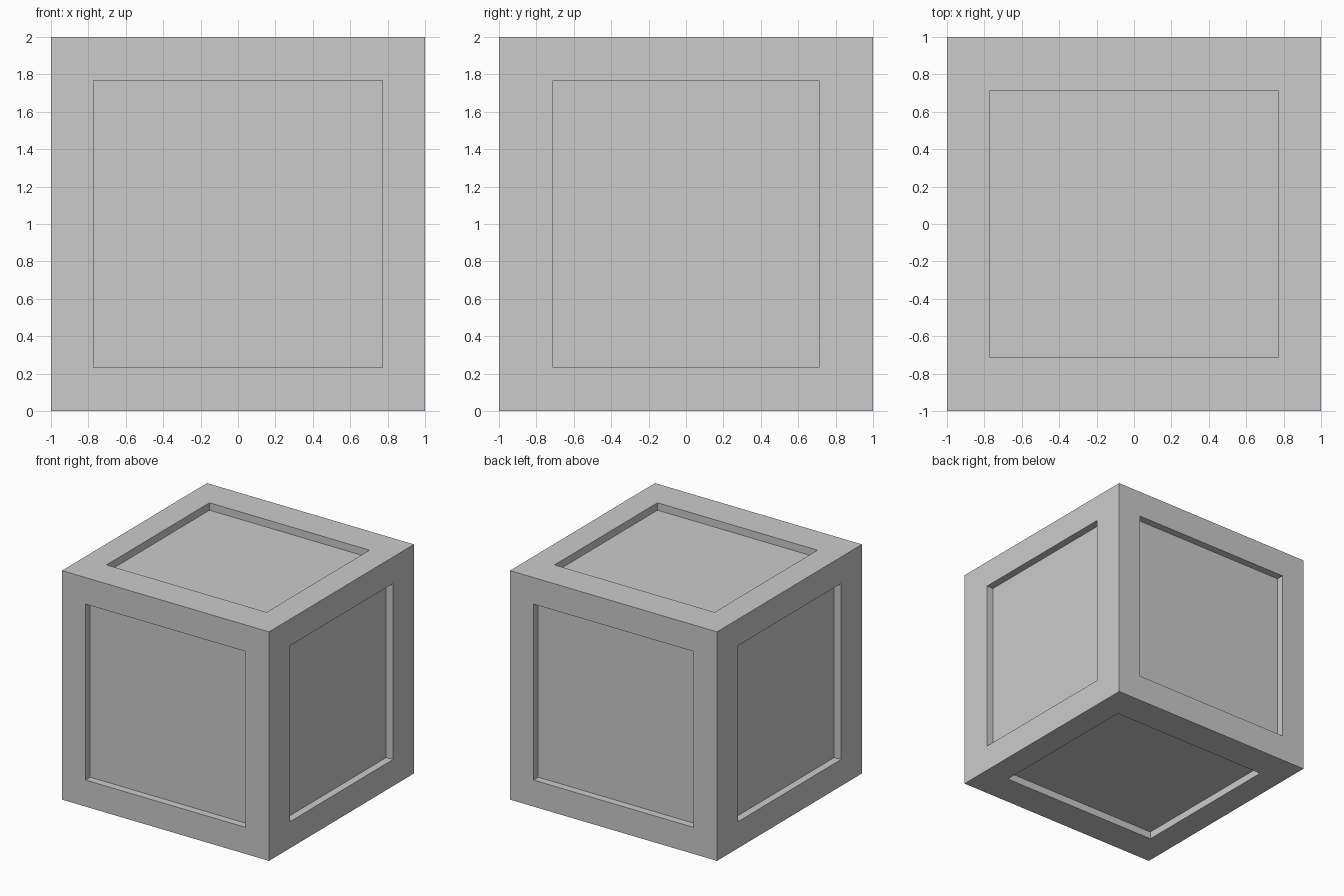
import bpy, bmesh
from mathutils import Vector

if "Cube" in bpy.data.objects:
    bpy.data.objects.remove(bpy.data.objects["Cube"])

OPENING = Vector((0.773, 0.71, 0.768))   # half sizes of the recessed panels
DEPTH = 0.065

# Solid cube
bm = bmesh.new()
bmesh.ops.create_cube(bm, size=2)

# Recessed panel on every side
for face in list(bm.faces):
    normal = face.normal.copy()
    axis = max(range(3), key=lambda i: abs(normal[i]))
    bmesh.ops.inset_individual(bm, faces=[face], thickness=0.2)
    for v in face.verts:
        for i in range(3):
            if i != axis:
                v.co[i] = OPENING[i] if v.co[i] > 0 else -OPENING[i]
    panel = bmesh.ops.extrude_discrete_faces(bm, faces=[face])["faces"][0]
    bmesh.ops.translate(bm, verts=panel.verts, vec=-normal * DEPTH)

# Stand it on the ground
bmesh.ops.translate(bm, verts=bm.verts, vec=(0, 0, 1))
bmesh.ops.recalc_face_normals(bm, faces=bm.faces)
mesh = bpy.data.meshes.new("panelled_crate")
bm.to_mesh(mesh)
bm.free()
bpy.context.collection.objects.link(bpy.data.objects.new("panelled_crate", mesh))
